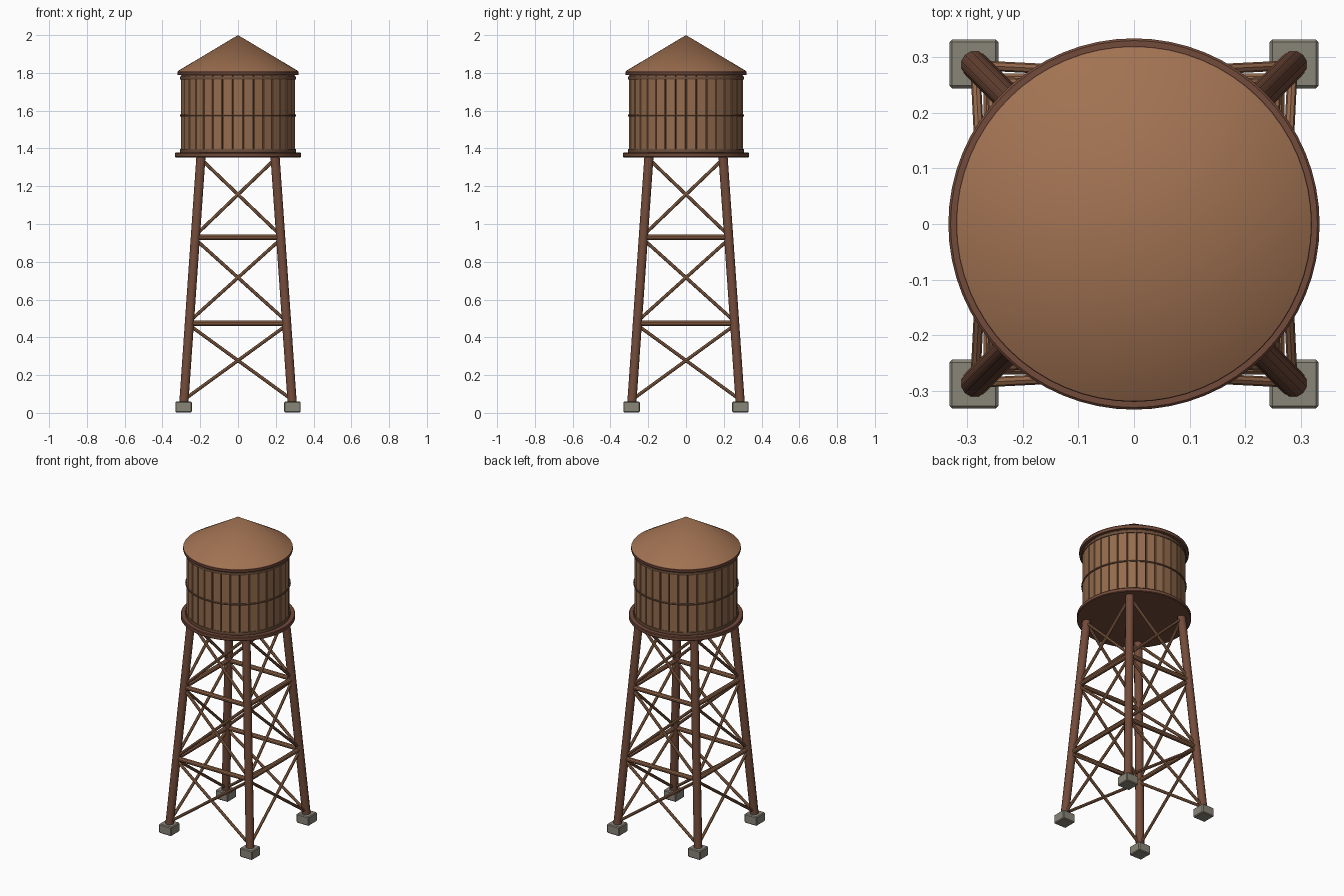
import bpy, bmesh, math
from mathutils import Vector, Matrix

cube = bpy.data.objects.get("Cube")
if cube:
    bpy.data.objects.remove(cube)


def material(name, rgb):
    m = bpy.data.materials.new(name)
    m.use_nodes = True
    m.diffuse_color = (*rgb, 1)
    m.node_tree.nodes["Principled BSDF"].inputs["Base Color"].default_value = (*rgb, 1)
    return m


ROOF = material("roof brown", (0.36, 0.17, 0.085))
STAVE = material("stave wood", (0.30, 0.15, 0.075))
BRACE = material("brace wood", (0.30, 0.14, 0.07))
LEG = material("dark red timber", (0.17, 0.07, 0.042))
HOOP = material("dark hoop", (0.15, 0.075, 0.042))
GAP = material("shadow gap", (0.03, 0.017, 0.011))
STONE = material("concrete", (0.25, 0.235, 0.19))


def finish(name, bm, mat, smooth=True):
    bmesh.ops.recalc_face_normals(bm, faces=bm.faces)
    me = bpy.data.meshes.new(name)
    bm.to_mesh(me)
    bm.free()
    me.materials.append(mat)
    ob = bpy.data.objects.new(name, me)
    bpy.context.collection.objects.link(ob)
    if smooth:
        bpy.ops.object.select_all(action='DESELECT')
        ob.select_set(True)
        bpy.context.view_layer.objects.active = ob
        bpy.ops.object.shade_smooth_by_angle(angle=math.radians(35))
    return ob


def beam(name, a, b, radius, mat, sides=10):
    """Round timber between two points."""
    a, b = Vector(a), Vector(b)
    bm = bmesh.new()
    turn = (b - a).to_track_quat('Z', 'Y').to_matrix().to_4x4()
    bmesh.ops.create_cone(bm, cap_ends=True, segments=sides, radius1=radius, radius2=radius,
                          depth=(b - a).length, matrix=Matrix.Translation((a + b) / 2) @ turn)
    return finish(name, bm, mat)


def lathe(name, profile, mat, closed=False, sides=64):
    """Spin an (r, z) profile around the vertical axis."""
    bm = bmesh.new()
    vs = [bm.verts.new((r, 0, z)) for r, z in profile]
    pairs = list(zip(vs, vs[1:] + vs[:1])) if closed else list(zip(vs, vs[1:]))
    es = [bm.edges.new(p) for p in pairs]
    bmesh.ops.spin(bm, geom=vs + es, cent=(0, 0, 0), axis=(0, 0, 1),
                   angle=math.tau, steps=sides, use_duplicate=False)
    bmesh.ops.remove_doubles(bm, verts=bm.verts, dist=1e-5)
    return finish(name, bm, mat)


def box(name, centre, size, mat, bevel, spin=0):
    bm = bmesh.new()
    bmesh.ops.create_cube(bm, size=1, matrix=Matrix.Diagonal((*size, 1)))
    bmesh.ops.bevel(bm, geom=bm.edges[:], offset=bevel, segments=1, affect='EDGES')
    bm.transform(Matrix.Rotation(spin, 4, 'Z') @ Matrix.Translation(centre))
    return finish(name, bm, mat, smooth=False)


LEG_LOW, LEG_HIGH = 0.05, 1.36


def spread(z):
    """Half distance between leg axes at height z."""
    return 0.287 + (0.196 - 0.287) * (z - LEG_LOW) / (LEG_HIGH - LEG_LOW)


def corner(i, z):
    sx, sy = [(1, 1), (-1, 1), (-1, -1), (1, -1)][i % 4]
    return (sx * spread(z), sy * spread(z), z)


# Tower: footings, legs, girts and cross braces
GIRTS = (0.475, 0.93)
BAYS = ((0.07, 0.465), (0.485, 0.92), (0.94, 1.345))
for i in range(4):
    x, y, _ = corner(i, LEG_LOW)
    box(f"footing_{i}", (math.copysign(0.288, x), math.copysign(0.288, y), 0.031),
        (0.088, 0.088, 0.058), STONE, 0.005)
    beam(f"leg_{i}", corner(i, LEG_LOW), corner(i, LEG_HIGH), 0.025, LEG, 12)
    for z in GIRTS:
        beam(f"girt_{i}", corner(i, z), corner(i + 1, z), 0.014, BRACE)
    for low, high in BAYS:
        beam(f"brace_{i}", corner(i, low), corner(i + 1, high), 0.009, BRACE, 8)
        beam(f"brace_{i}", corner(i + 1, low), corner(i, high), 0.009, BRACE, 8)

# Platform
lathe("platform", [(0, 1.353), (0.33, 1.353), (0.334, 1.357), (0.334, 1.374),
                   (0.33, 1.378), (0, 1.378)], LEG)

# Tank: dark core showing between separate staves
lathe("tank_core", [(0, 1.37), (0.293, 1.37), (0.293, 1.795), (0, 1.795)], GAP)
STAVES = 34
width = math.tau * 0.3 / STAVES - 0.004
for i in range(STAVES):
    box(f"stave_{i}", (0.292, 0, 1.583), (0.018, width, 0.41), STAVE, 0.002,
        math.tau * (i + 0.5) / STAVES)

# Hoops
for z, h in ((1.387, 0.018), (1.575, 0.01), (1.772, 0.016)):
    lathe("hoop", [(0.296, z - h / 2), (0.306, z - h / 2), (0.308, z), (0.306, z + h / 2),
                   (0.296, z + h / 2)], HOOP, closed=True)

# Roof with a darker rim
lathe("roof_rim", [(0, 1.788), (0.318, 1.788), (0.32, 1.792), (0.32, 1.806), (0.316, 1.811),
                   (0, 1.811)], LEG)
lathe("roof_cone", [(0.318, 1.81), (0, 2.0)], ROOF)
